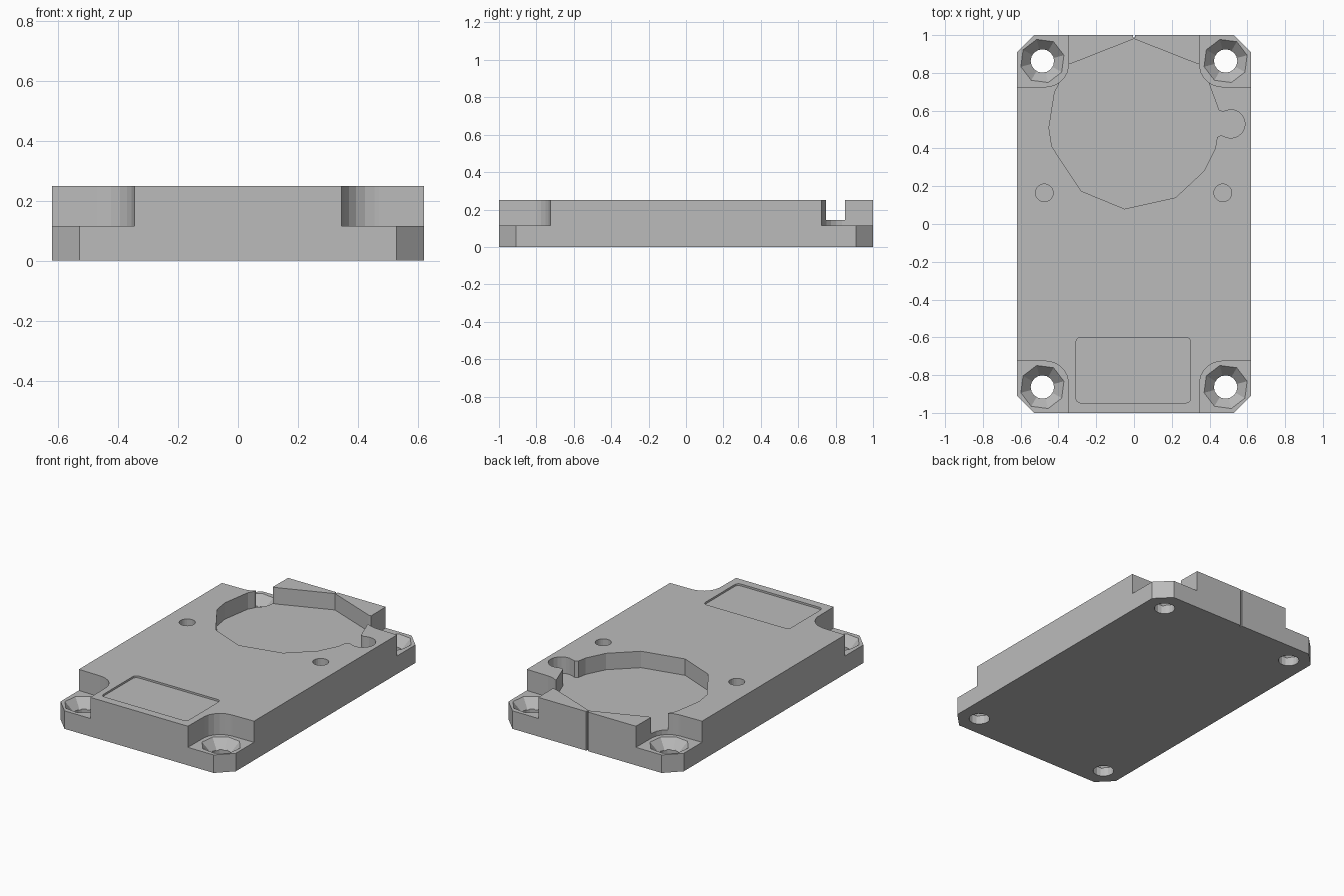
import bpy, bmesh
from math import sin, cos, radians, tau

cube = bpy.data.objects.get("Cube")
if cube:
    bpy.data.objects.remove(cube, do_unlink=True)

HALF_X, HALF_Y, TOP = 0.62, 1.0, 0.25
LEDGE, POCKET_FLOOR = 0.115, 0.145

grey = bpy.data.materials.new("plain grey")
grey.use_nodes = True
colour = (0.5, 0.5, 0.5, 1)
grey.diffuse_color = colour
grey.node_tree.nodes["Principled BSDF"].inputs["Base Color"].default_value = colour


def loft(name, rings):
    """Closed solid through a stack of (outline, z) rings."""
    bm = bmesh.new()
    loops = [[bm.verts.new((x, y, z)) for x, y in pts] for pts, z in rings]
    bm.faces.new(loops[0])
    bm.faces.new(loops[-1])
    n = len(loops[0])
    for low, high in zip(loops, loops[1:]):
        for i in range(n):
            j = (i + 1) % n
            bm.faces.new((low[i], low[j], high[j], high[i]))
    bmesh.ops.recalc_face_normals(bm, faces=bm.faces)
    mesh = bpy.data.meshes.new(name)
    bm.to_mesh(mesh)
    bm.free()
    mesh.materials.append(grey)
    obj = bpy.data.objects.new(name, mesh)
    bpy.context.collection.objects.link(obj)
    return obj


def prism(name, pts, low, high):
    return loft(name, [(pts, low), (pts, high)])


def circle(x, y, r, sides, turn=0.0):
    return [(x + r * cos(tau * i / sides + turn), y + r * sin(tau * i / sides + turn))
            for i in range(sides)]


def arc(x, y, r, start, end, steps):
    angles = [radians(start + (end - start) * i / steps) for i in range(steps + 1)]
    return [(x + r * cos(a), y + r * sin(a)) for a in angles]


def box_outline(x0, x1, y0, y1):
    return [(x0, y0), (x1, y0), (x1, y1), (x0, y1)]


# Plate with chamfered corners
c = 0.092
quarter = [(HALF_X, HALF_Y - c), (HALF_X - c, HALF_Y)]
outline = (quarter + [(-x, y) for x, y in quarter[::-1]]
           + [(-x, -y) for x, y in quarter] + [(x, -y) for x, y in quarter[::-1]])
plate = prism("plate", outline, 0, TOP)


def cut(cutter):
    cutter.hide_render = True
    mod = plate.modifiers.new(cutter.name, "BOOLEAN")
    mod.operation = "DIFFERENCE"
    mod.solver = "EXACT"
    mod.object = cutter
    bpy.context.view_layer.objects.active = plate
    bpy.ops.object.modifier_apply(modifier=mod.name)
    bpy.data.objects.remove(cutter, do_unlink=True)


# Faceted round pocket with its side ear
pocket = [(0, 0.98), (0.33, 0.85), (0.37, 0.85), (0.40, 0.735), (0.45, 0.6), (0.472, 0.595)]
pocket += arc(0.513, 0.53, 0.075, 115, -115, 12)
pocket += [(0.46, 0.47), (0.44, 0.46), (0.43, 0.4), (0.37, 0.28), (0.22, 0.14),
           (-0.05, 0.08), (-0.28, 0.175), (-0.435, 0.41), (-0.45, 0.51),
           (-0.42, 0.70), (-0.40, 0.735), (-0.37, 0.85), (-0.33, 0.85)]
cut(prism("pocket cutter", pocket, POCKET_FLOOR, TOP + 0.1))

# Corner ledges with countersunk through holes
notch = ([(0.8, 0.72), (0.47, 0.726)] + arc(0.465, 0.845, 0.118, 265, 185, 5)
         + [(0.343, 1.2), (0.8, 1.2)])
for sx in (-1, 1):
    for sy in (-1, 1):
        cut(prism("ledge cutter", [(sx * x, sy * y) for x, y in notch], LEDGE, TOP + 0.1))
        hx, hy = sx * 0.485, sy * 0.863
        turn = radians(15)
        cut(loft("countersink cutter", [
            (circle(hx, hy, 0.055, 8, turn), 0.045),
            (circle(hx, hy, 0.118, 8, turn), LEDGE),
            (circle(hx, hy, 0.118, 8, turn), LEDGE + 0.03)]))
        cut(prism("screw hole cutter", circle(hx, hy, 0.062, 16), -0.1, 0.2))

# Small blind holes
for x in (-0.475, 0.47):
    cut(prism("blind hole cutter", circle(x, 0.165, 0.047, 20), TOP - 0.045, TOP + 0.1))

# Shallow label recess with rounded corners
r = 0.025
recess = []
for cx, cy, start in ((0.275, -0.625, 0), (-0.282, -0.625, 90),
                      (-0.282, -0.922, 180), (0.275, -0.922, 270)):
    recess += arc(cx, cy, r, start, start + 90, 4)
cut(prism("recess cutter", recess, TOP - 0.012, TOP + 0.1))

# Thin slit in the rear edge
cut(prism("slit cutter", box_outline(-0.006, 0.006, 0.988, 1.1), -0.1, TOP + 0.1))
